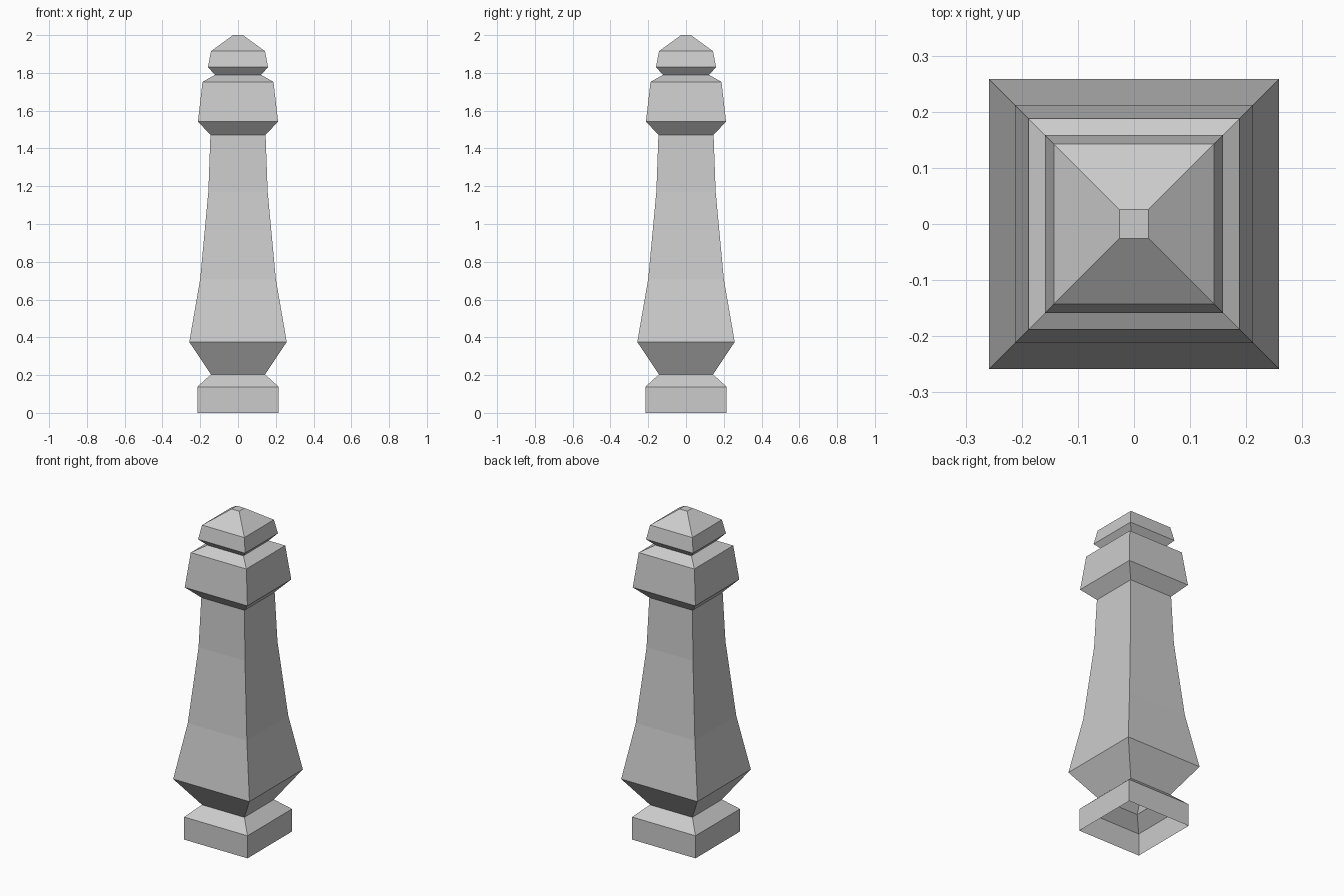
import bpy, bmesh

if "Cube" in bpy.data.objects:
    bpy.data.objects.remove(bpy.data.objects["Cube"])

# Half-width and height of each square ring, from base to tip
PROFILE = [
    (0.215, 0.0), (0.215, 0.138),                   # plinth
    (0.143, 0.204), (0.258, 0.375),                 # lower neck and flare
    (0.20, 0.71), (0.157, 1.17), (0.146, 1.472),    # tapering shaft
    (0.212, 1.542), (0.188, 1.752),                 # collar
    (0.122, 1.79),                                  # upper neck
    (0.159, 1.83), (0.143, 1.915), (0.026, 2.0),    # finial
]


def square_ring(bm, half, z):
    corners = ((-1, -1), (1, -1), (1, 1), (-1, 1))
    return [bm.verts.new((half * x, half * y, z)) for x, y in corners]


# Square post, open underneath and capped at the tip
bm = bmesh.new()
rings = [square_ring(bm, half, z) for half, z in PROFILE]
for low, high in zip(rings, rings[1:]):
    for i in range(4):
        j = (i + 1) % 4
        bm.faces.new((low[i], low[j], high[j], high[i]))
bm.faces.new(rings[-1])

mesh = bpy.data.meshes.new("square_post")
bm.to_mesh(mesh)
bm.free()
post = bpy.data.objects.new("square_post", mesh)
bpy.context.collection.objects.link(post)
